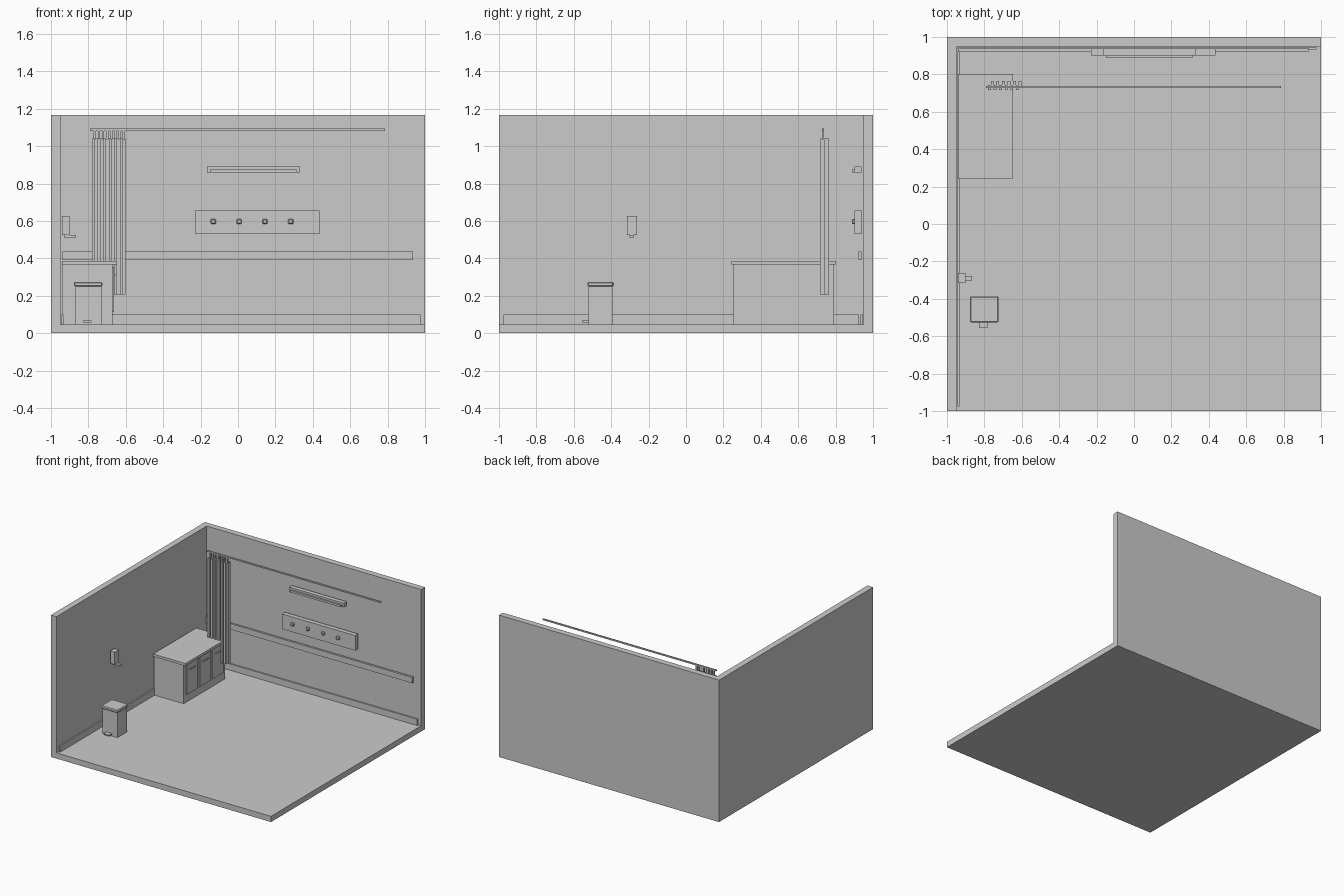
import bpy


def box(name, x, y, z, bevel=0.0):
    """Axis-aligned box from (min, max) ranges."""
    bpy.ops.mesh.primitive_cube_add(size=1)
    ob = bpy.context.object
    ob.name = name
    for i, (a, b) in enumerate((x, y, z)):
        ob.location[i] = (a + b) / 2
        ob.scale[i] = b - a
    bpy.ops.object.transform_apply(location=True, rotation=False, scale=True)
    if bevel:
        m = ob.modifiers.new("bevel", 'BEVEL')
        m.width, m.segments = bevel, 1
    return ob


# Room shell
FLOOR = 0.047
H = 1.166
box("floor", (-1, 1), (-1, 1), (0, FLOOR))
box("left_wall", (-1, -0.95), (-1, 1), (FLOOR, H))
box("back_wall", (-0.95, 1), (0.95, 1), (FLOOR, H))

# Skirting boards and wall bumper rail
box("left_skirting", (-0.945, -0.934), (-0.977, 0.925), (FLOOR, 0.099))
box("back_skirting", (-0.945, 0.975), (0.934, 0.945), (FLOOR, 0.099))
box("bumper_rail", (-0.938, 0.936), (0.922, 0.939), (0.39, 0.437))

# Curtain track and pleated curtain
box("curtain_track", (-0.79, 0.787), (0.728, 0.739), (1.082, 1.093))
pleats = 12
x0, x1 = -0.78, -0.602
w = (x1 - x0) / pleats
for i in range(pleats):
    y = (0.738, 0.765) if i % 2 else (0.717, 0.744)
    box(f"curtain_pleat_{i}", (x0 + i * w, x0 + (i + 1) * w), y, (0.207, 1.04))
for i in range(8):
    cx = -0.766 + i * 0.0222
    box(f"curtain_hook_{i}", (cx - 0.006, cx + 0.006), (0.728, 0.739), (1.035, 1.083))

# Base cabinet with worktop, doors and handles
box("cabinet_body", (-0.94, -0.67), (0.252, 0.79), (FLOOR, 0.367))
box("worktop", (-0.942, -0.647), (0.243, 0.803), (0.366, 0.387))
for i in range(3):
    cy = 0.353 + i * 0.168
    box(f"cabinet_door_{i}", (-0.672, -0.662), (cy - 0.072, cy + 0.072), (0.112, 0.353))
    box(f"door_handle_{i}", (-0.664, -0.654), (cy - 0.039, cy + 0.039), (0.306, 0.313))

# Pedal bin
box("bin_body", (-0.868, -0.731), (-0.52, -0.394), (FLOOR, 0.255))
box("bin_lid", (-0.877, -0.725), (-0.527, -0.386), (0.25, 0.274), 0.006)
box("bin_pedal", (-0.83, -0.782), (-0.556, -0.515), (0.058, 0.068))

# Wall dispenser with lever
box("dispenser_body", (-0.94, -0.901), (-0.316, -0.263), (0.524, 0.626))
box("dispenser_lever", (-0.93, -0.866), (-0.302, -0.278), (0.512, 0.525))

# Service panel with outlets
box("service_panel", (-0.23, 0.435), (0.901, 0.938), (0.531, 0.655))
for i in range(4):
    cx = -0.132 + i * 0.138
    box(f"panel_outlet_{i}", (cx - 0.014, cx + 0.014), (0.887, 0.91), (0.583, 0.611), 0.005)

# Wall light with diffuser
box("light_housing", (-0.166, 0.331), (0.902, 0.938), (0.858, 0.892))
box("light_diffuser", (-0.151, 0.312), (0.888, 0.91), (0.86, 0.876))
